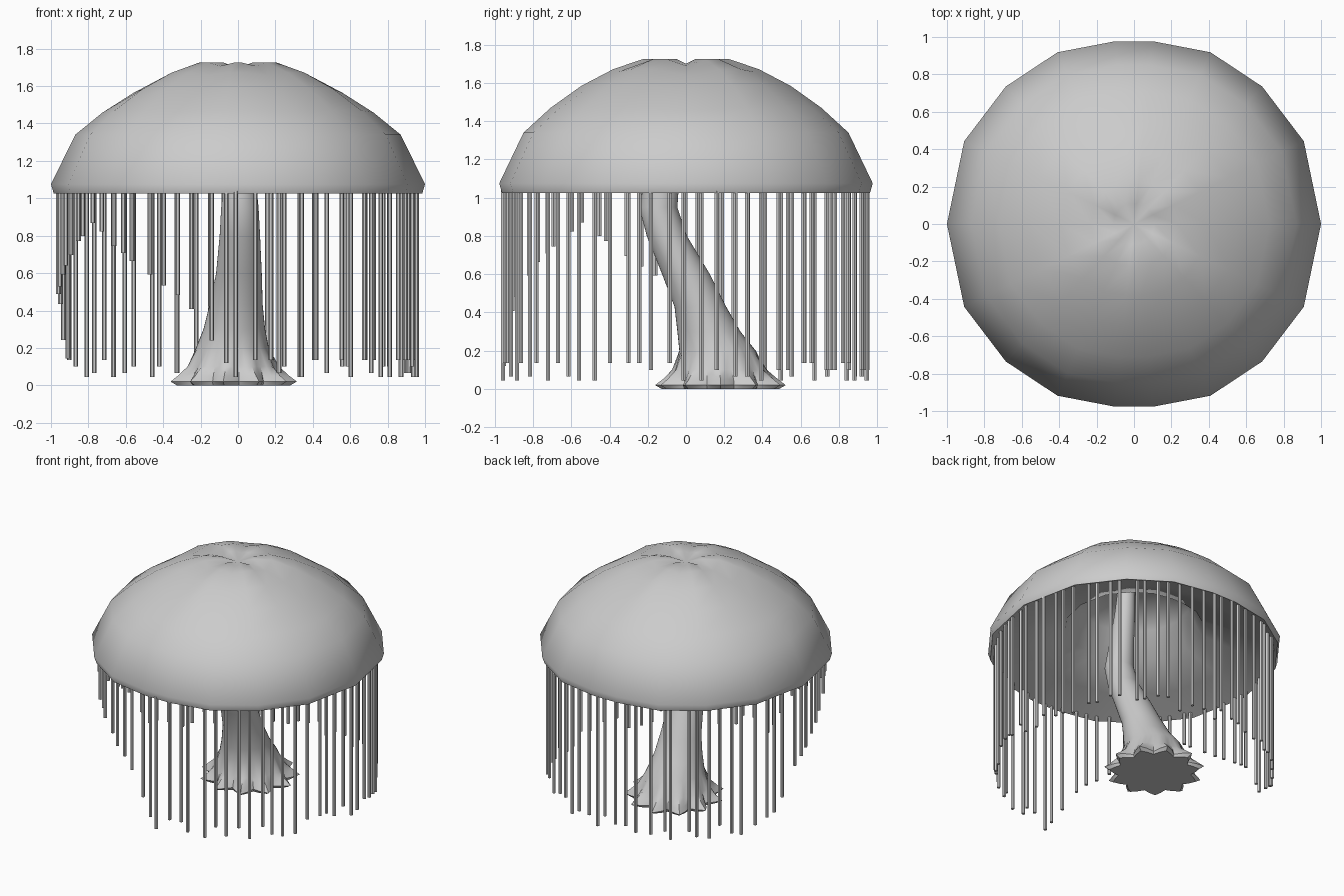
import bpy, bmesh, random
from math import sin, cos, pi, radians

if "Cube" in bpy.data.objects:
    bpy.data.objects.remove(bpy.data.objects["Cube"])

random.seed(4)


def finish(name, bm, angle):
    bmesh.ops.recalc_face_normals(bm, faces=bm.faces)
    me = bpy.data.meshes.new(name)
    bm.to_mesh(me)
    bm.free()
    ob = bpy.data.objects.new(name, me)
    bpy.context.collection.objects.link(ob)
    bpy.ops.object.select_all(action='DESELECT')
    ob.select_set(True)
    bpy.context.view_layer.objects.active = ob
    bpy.ops.object.shade_smooth_by_angle(angle=radians(angle))
    return ob


def bridge(bm, a, b):
    n = len(a)
    for i in range(n):
        bm.faces.new((a[i], a[(i + 1) % n], b[(i + 1) % n], b[i]))


# Leaf canopy: dome with a puckered crown and an underside sloping up to a hollow
quarter = [(0, 1.0), (26, 1.01), (47, 1.005), (66, 1.005), (84, .982)]
half = quarter + [(180 - a, r) for a, r in reversed(quarter)]
outline = half + [(360 - a, r) for a, r in reversed(half[1:-1])]
# radius, height, fold depth: from inner ceiling, round the rim, to the crown
profile = [(.2, 1.5, 0), (.38, 1.4, 0), (.47, 1.22, 0), (.75, 1.12, 0),
           (.985, 1.025, 0), (1.0, 1.075, 0), (.87, 1.34, 0), (.725, 1.47, .012),
           (.56, 1.585, .022), (.39, 1.672, .03), (.23, 1.725, .035), (.11, 1.725, .025)]
bm = bmesh.new()
prev = None
for r, z, dip in profile:
    ring = []
    for k, (a, s) in enumerate(outline):
        fold = 1 if a in (0, 180) else (.5 if a in (66, 114, 246, 294) else 0)
        t = radians(a)
        ring.append(bm.verts.new((r * s * cos(t), r * s * sin(t), z - dip * fold)))
    if prev:
        bridge(bm, prev, ring)
    else:
        bm.faces.new(ring)
    prev = ring
tip = bm.verts.new((0, 0, 1.695))
for i in range(len(ring)):
    bm.faces.new((ring[i], ring[(i + 1) % len(ring)], tip))
finish("canopy", bm, 60)

# Leaning trunk with root points: z, centre x, centre y, radius x, radius y, root size
sections = [(.0, -.03, .18, .28, .28, .03), (.02, -.03, .18, .3, .3, .045),
            (.05, -.03, .18, .275, .275, .03), (.1, -.03, .175, .24, .24, .01),
            (.2, -.03, .165, .195, .2, 0), (.3, -.02, .12, .165, .165, 0),
            (.43, -.01, .075, .142, .135, 0), (.6, .005, .0, .122, .125, 0),
            (.8, .01, -.1, .108, .105, 0), (.95, .01, -.145, .1, .1, 0),
            (1.1, .01, -.125, .085, .09, 0), (1.35, .015, -.08, .07, .07, 0),
            (1.6, .02, -.05, .055, .055, 0)]
N = 44
bm = bmesh.new()
prev = None
for z, cx, cy, rx, ry, root in sections:
    ring = []
    for i in range(N):
        t = 2 * pi * i / N
        w = root * cos(11 * t)
        ring.append(bm.verts.new((cx + (rx + w) * cos(t), cy + (ry + w) * sin(t), z)))
    if prev:
        bridge(bm, prev, ring)
    else:
        bm.faces.new(ring)
    prev = ring
bm.faces.new(prev)
finish("trunk", bm, 40)

# Hanging strands: shortest around 215 degrees, longer away from it
bm = bmesh.new()
COUNT = 72
for i in range(COUNT):
    deg = 360 * (i + random.uniform(-.3, .3)) / COUNT
    away = abs((deg - 215 + 180) % 360 - 180)
    low = max(random.choice((.045, .065, .1, .135)),
              min(.87 - .011 * away, .45 - .025 * (away - 38)))
    t, r = radians(deg), random.uniform(.94, .96)
    rad = .0125
    rows = [[bm.verts.new((r * cos(t) + rad * cos(k * pi / 3), r * sin(t) + rad * sin(k * pi / 3), z))
             for k in range(6)] for z in (low, 1.04)]
    bridge(bm, *rows)
    bm.faces.new(rows[0])
    bm.faces.new(rows[1])
finish("hanging_strands", bm, 30)
